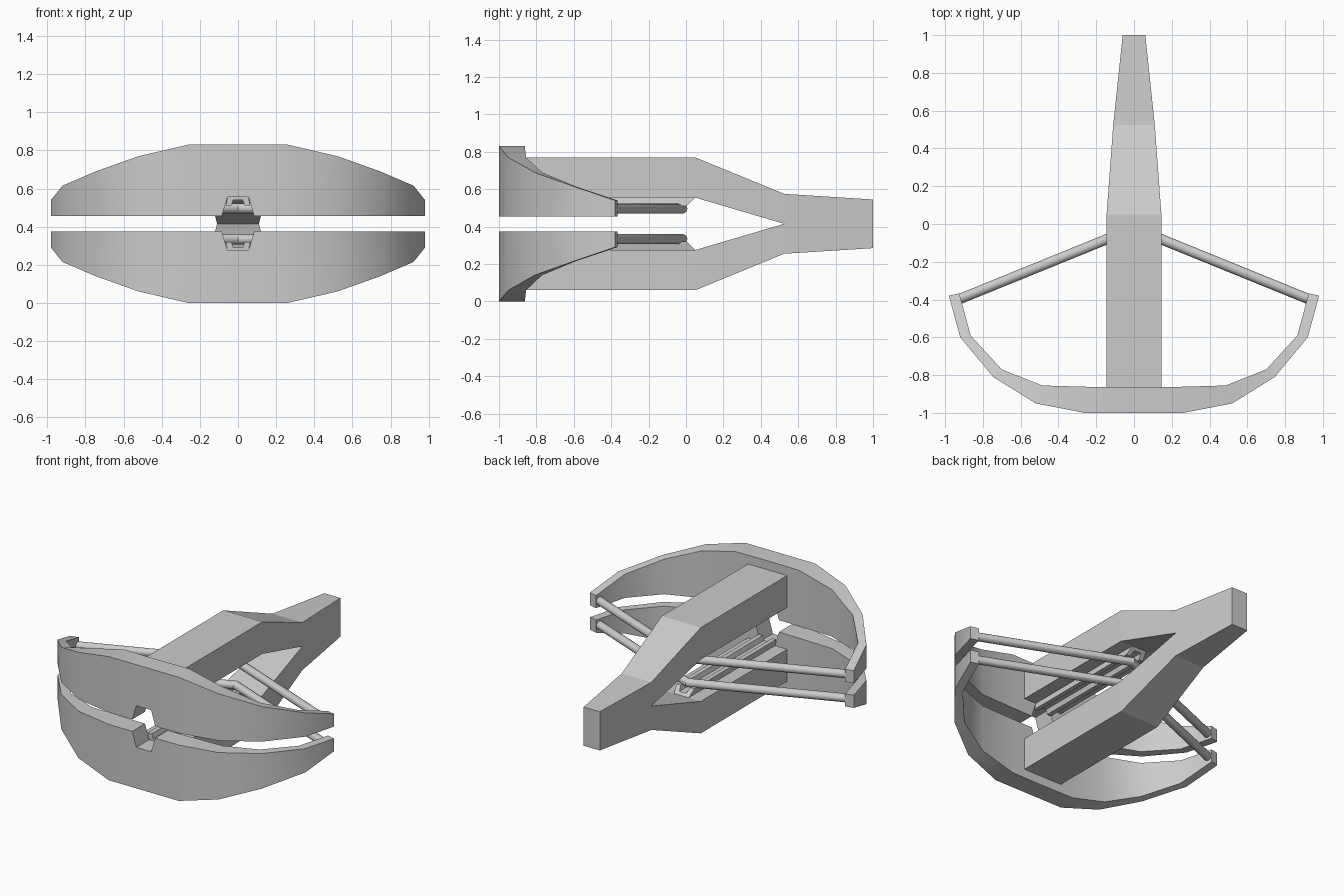
import bpy, bmesh
from math import sin, cos, pi

if "Cube" in bpy.data.objects:
    bpy.data.objects.remove(bpy.data.objects["Cube"])

grey = bpy.data.materials.new("plain grey")
grey.use_nodes = True
grey.diffuse_color = (0.6, 0.6, 0.6, 1)
grey.node_tree.nodes["Principled BSDF"].inputs["Base Color"].default_value = (0.6, 0.6, 0.6, 1)

MID = 0.415  # height of the plane between the two mirrored halves


def loft(name, rings, side, smooth=False):
    """Skin equal-sized rings; z is a distance from the mid plane, side is +1 or -1."""
    bm = bmesh.new()
    loops = [[bm.verts.new((x, y, MID + side * z)) for x, y, z in ring] for ring in rings]
    for a, b in zip(loops, loops[1:]):
        for i in range(len(a)):
            j = (i + 1) % len(a)
            bm.faces.new((a[i], a[j], b[j], b[i]))
    bm.faces.new(loops[0])
    bm.faces.new(loops[-1])
    bmesh.ops.recalc_face_normals(bm, faces=bm.faces)
    mesh = bpy.data.meshes.new(name)
    bm.to_mesh(mesh)
    bm.free()
    mesh.materials.append(grey)
    obj = bpy.data.objects.new(name, mesh)
    bpy.context.collection.objects.link(obj)
    if smooth:
        bpy.ops.object.select_all(action="DESELECT")
        obj.select_set(True)
        bpy.context.view_layer.objects.active = obj
        bpy.ops.object.shade_smooth_by_angle(angle=pi / 6)
    return obj


# Bow limb stations: outer x, y, inner x, y, near height, far height
LIMB = [
    (0.055, -1.0, 0.055, -0.865, 0.14, 0.415),
    (0.085, -1.0, 0.085, -0.865, 0.04, 0.415),
    (0.26, -1.0, 0.24, -0.862, 0.04, 0.415),
    (0.52, -0.95, 0.485, -0.855, 0.04, 0.355),
    (0.745, -0.81, 0.70, -0.77, 0.04, 0.275),
    (0.92, -0.60, 0.865, -0.59, 0.04, 0.20),
    (0.98, -0.38, 0.925, -0.367, 0.04, 0.125),
]

# Stock stations: y, half width, near height, far height
STOCK = [
    (-0.865, 0.145, 0.14, 0.355),
    (0.05, 0.145, 0.14, 0.355),
    (0.525, 0.11, 0.0, 0.16),
    (1.0, 0.06, 0.0, 0.13),
]

# Grooved rail section: x, height
RAIL = [(-0.055, 0.14), (-0.065, 0.095), (-0.035, 0.095), (-0.025, 0.125),
        (0.025, 0.125), (0.035, 0.095), (0.065, 0.095), (0.055, 0.14)]


def limb_ring(station, sx):
    ox, oy, ix, iy, lo, hi = station
    return [(sx * ox, oy, lo), (sx * ox, oy, hi), (sx * ix, iy, hi), (sx * ix, iy, lo)]


def string_ring(x, y, count=16, r=0.027):
    return [(x, y + r * 1.08 * cos(2 * pi * i / count), 0.081 + r * sin(2 * pi * i / count))
            for i in range(count)]


for label, side in (("upper", 1), ("lower", -1)):
    # Curved limb with a notch in the middle
    rings = [limb_ring(s, -1) for s in reversed(LIMB)] + [limb_ring(s, 1) for s in LIMB]
    loft(label + "_bow_limb", rings, side, smooth=True)

    # Tapering stock that bends in to meet its mirrored half
    loft(label + "_stock", [[(-w, y, lo), (w, y, lo), (w, y, hi), (-w, y, hi)]
                            for y, w, lo, hi in STOCK], side)

    # Grooved rail with a sloping back end
    loft(label + "_rail", [[(x, -0.865, h) for x, h in RAIL],
                           [(x, h - 0.09, h) for x, h in RAIL]], side)

    # Bow string, mitred at the centre
    loft(label + "_string", [string_ring(-0.93, -0.4), string_ring(0, -0.022),
                             string_ring(0.93, -0.4)], side, smooth=True)
